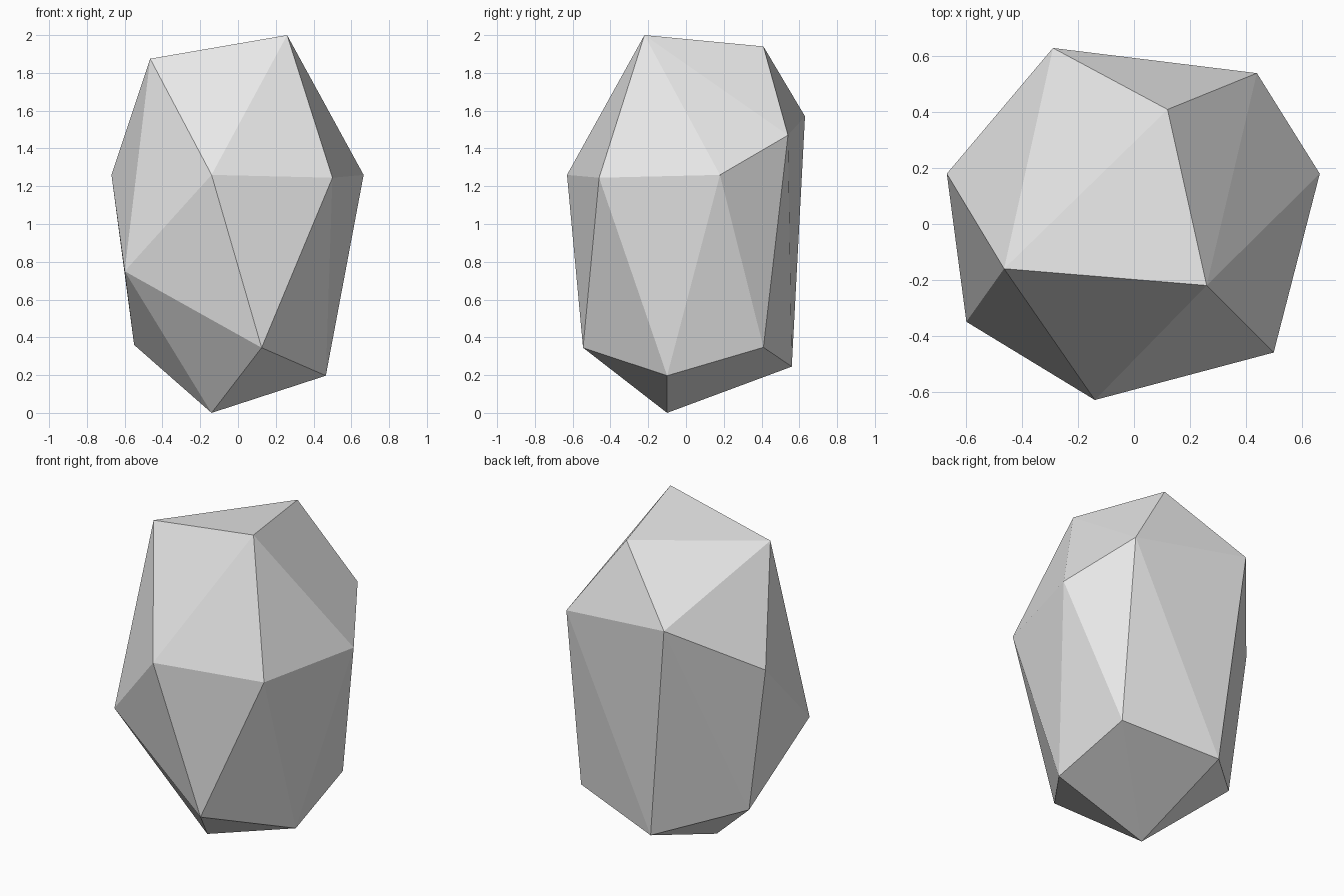
import bpy
import bmesh

if "Cube" in bpy.data.objects:
    bpy.data.objects.remove(bpy.data.objects["Cube"])

# Corner points of the faceted stone, from crown to foot
crown = [(0.26, -0.22, 2.0), (0.12, 0.41, 1.94), (-0.465, -0.16, 1.875)]
shoulder = [(-0.29, 0.63, 1.57), (0.44, 0.54, 1.47)]
girdle = [(0.665, 0.18, 1.26), (0.50, -0.46, 1.245), (-0.14, -0.63, 1.26),
          (-0.67, 0.18, 1.26), (-0.60, -0.35, 0.75)]
foot = [(-0.55, 0.17, 0.36), (0.125, -0.545, 0.345), (0.465, -0.10, 0.197),
        (0.43, 0.41, 0.347), (-0.15, 0.56, 0.245), (-0.14, -0.10, 0.0)]

# Stone: flat-faced convex shell around the points
bm = bmesh.new()
for p in crown + shoulder + girdle + foot:
    bm.verts.new(p)
bmesh.ops.convex_hull(bm, input=bm.verts[:])
bmesh.ops.recalc_face_normals(bm, faces=bm.faces[:])
mesh = bpy.data.meshes.new("stone")
bm.to_mesh(mesh)
bm.free()
stone = bpy.data.objects.new("stone", mesh)
bpy.context.collection.objects.link(stone)

# Plain light grey
grey = bpy.data.materials.new("light grey stone")
grey.diffuse_color = (0.8, 0.8, 0.8, 1.0)
grey.use_nodes = True
grey.node_tree.nodes["Principled BSDF"].inputs["Base Color"].default_value = grey.diffuse_color
mesh.materials.append(grey)
